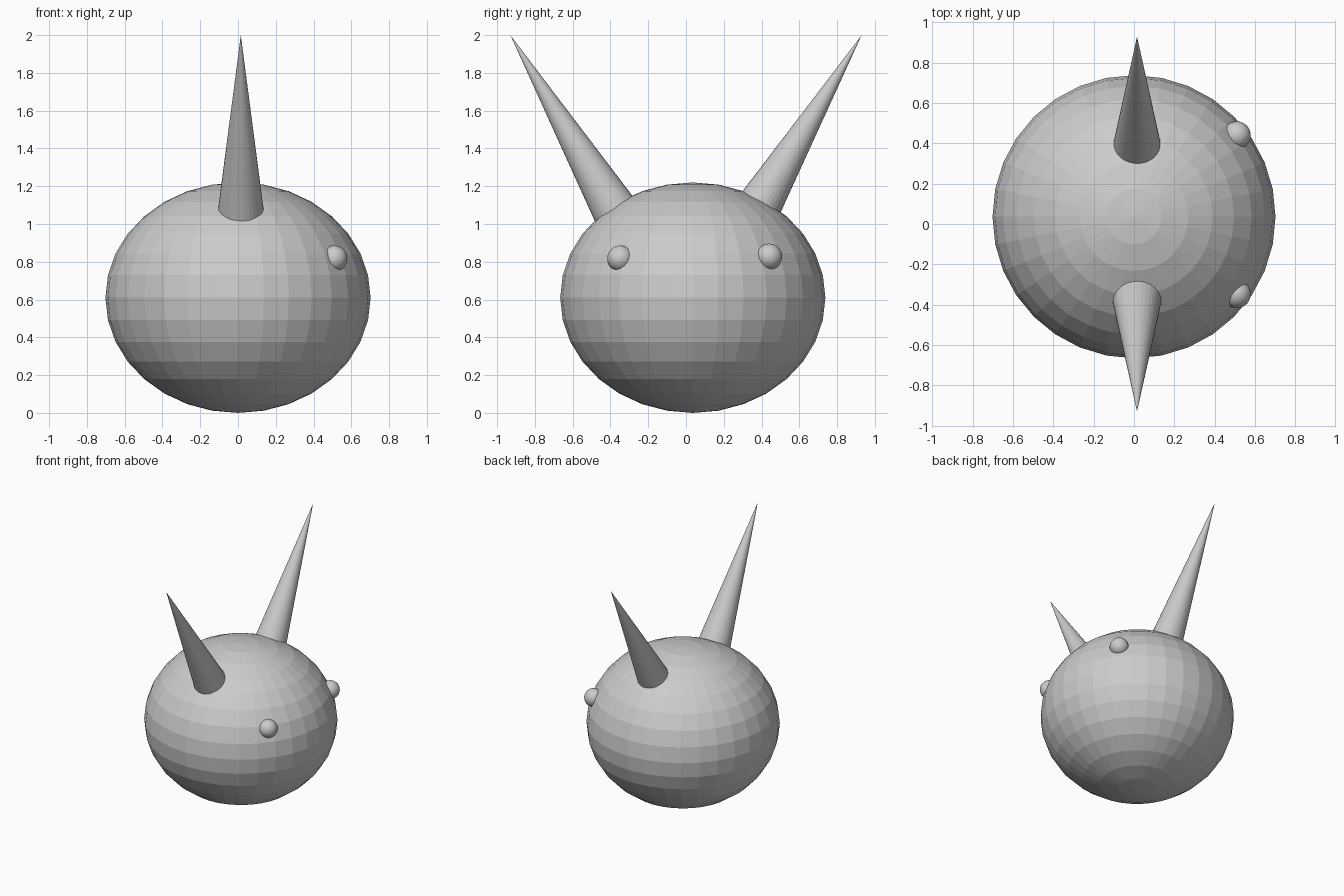
import bpy
from mathutils import Vector

if "Cube" in bpy.data.objects:
    bpy.data.objects.remove(bpy.data.objects["Cube"])


def ball(name, center, radii, smooth=False):
    bpy.ops.mesh.primitive_uv_sphere_add(segments=32, ring_count=16, radius=1, location=center)
    ob = bpy.context.object
    ob.name = name
    ob.scale = radii
    bpy.ops.object.transform_apply(location=False, rotation=False, scale=True)
    if smooth:
        bpy.ops.object.shade_smooth()
    return ob


def horn(name, tip, through, slope, length):
    # cone whose axis runs from the tip down into the head
    tip, through = Vector(tip), Vector(through)
    axis = (tip - through).normalized()
    bpy.ops.mesh.primitive_cone_add(vertices=32, radius1=slope * length, radius2=0, depth=length,
                                    location=tip - axis * length / 2,
                                    rotation=axis.to_track_quat('Z', 'Y').to_euler())
    bpy.context.object.name = name


# Squashed faceted head
ball("head", (0, 0.036, 0.61), (0.702, 0.702, 0.61))

# Two splayed horns
horn("horn_back", (0.015, 0.93, 2.0), (0.015, 0.405, 1.125), 0.112, 1.14)
horn("horn_front", (0.015, -0.93, 2.0), (0.015, -0.39, 1.095), 0.112, 1.14)

# Eyes half sunk into the +x side
ball("eye_back", (0.51, 0.44, 0.827), (0.069,) * 3, True)
ball("eye_front", (0.51, -0.348, 0.817), (0.069,) * 3, True)
